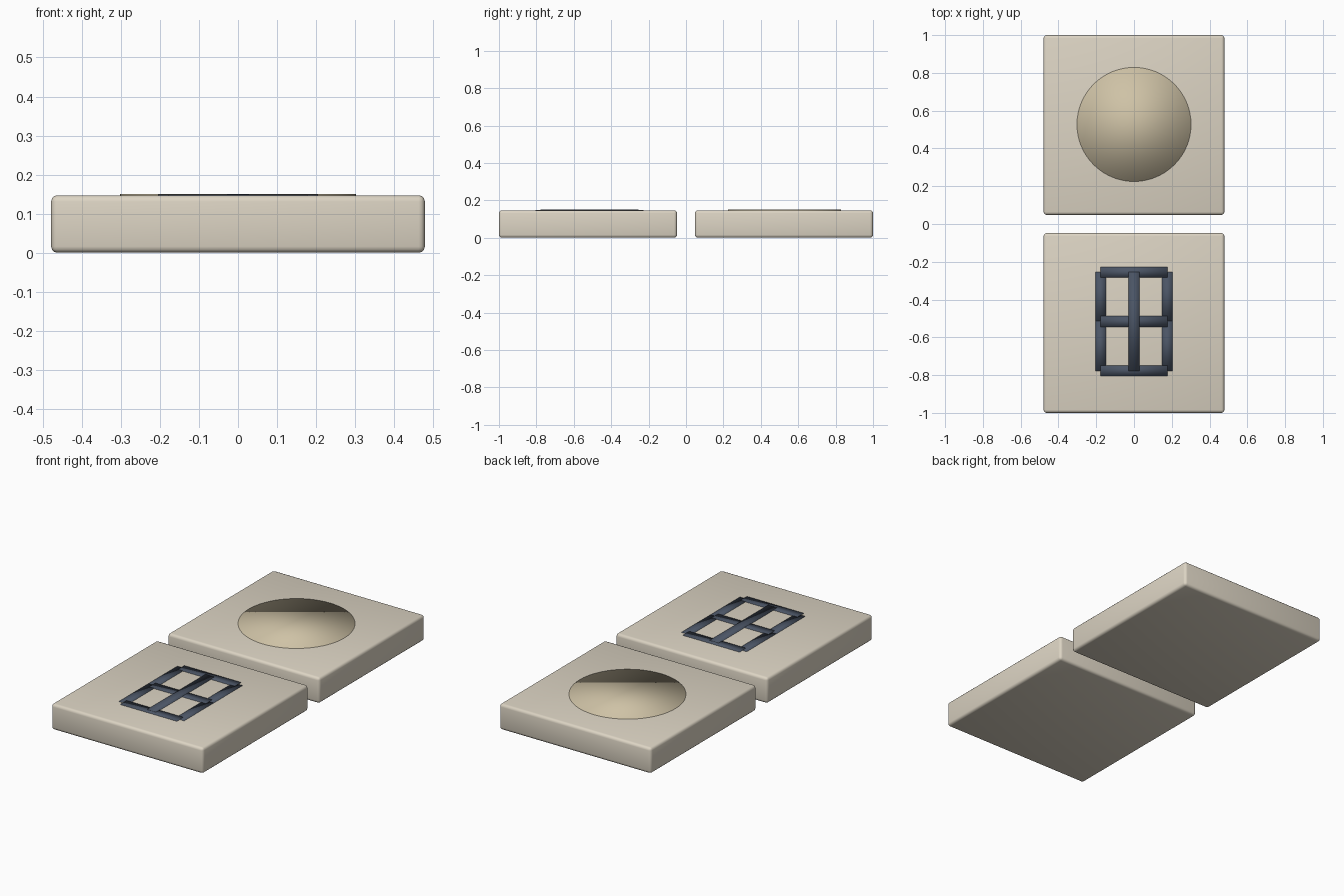
import bpy, bmesh
from mathutils import Matrix

if "Cube" in bpy.data.objects:
    bpy.data.objects.remove(bpy.data.objects["Cube"])


def material(name, color):
    m = bpy.data.materials.new(name)
    m.diffuse_color = (*color, 1)
    m.use_nodes = True
    m.node_tree.nodes["Principled BSDF"].inputs["Base Color"].default_value = m.diffuse_color
    return m


def finish(bm, name, mat, location):
    me = bpy.data.meshes.new(name)
    for f in bm.faces:
        f.smooth = True
    bm.to_mesh(me)
    bm.free()
    ob = bpy.data.objects.new(name, me)
    ob.location = location
    me.materials.append(mat)
    bpy.context.collection.objects.link(ob)
    return ob


def box(name, size, location, mat, bevel=0.0):
    bm = bmesh.new()
    bmesh.ops.create_cube(bm, size=1, matrix=Matrix.Diagonal((*size, 1)))
    if bevel:
        bmesh.ops.bevel(bm, geom=bm.edges[:], offset=bevel, segments=3,
                        profile=0.5, affect='EDGES')
    return finish(bm, name, mat, location)


cream = material("cream", (0.72, 0.66, 0.55))
tan = material("tan", (0.62, 0.54, 0.38))
navy = material("navy", (0.07, 0.09, 0.13))

TILE_H, TOP, CY = 0.147, 0.15, 0.524

# Two rounded tiles, one behind the other
for name, y in (("front_tile", -CY), ("back_tile", CY)):
    box(name, (0.957, 0.952, TILE_H), (0, y, TILE_H / 2), cream, 0.016)

# Flat round disc inlaid in the back tile
bm = bmesh.new()
bmesh.ops.create_cone(bm, cap_ends=True, segments=64,
                      radius1=0.302, radius2=0.302, depth=0.012)
finish(bm, "disc_inlay", tan, (0, CY + 0.003, TOP - 0.006))

# Window-like lattice inlaid in the front tile
W, T, MID, STEP = 0.056, 0.012, -0.516, 0.26
for i, row in enumerate((-1, 0, 1)):
    box(f"lattice_rail_{i}", (0.357, W, T),
        (0, MID + row * STEP, TOP - 0.0005 - T / 2), navy)
for side, label in ((-1, "left"), (1, "right")):
    for half, part in ((-1, "lower"), (1, "upper")):
        box(f"lattice_{label}_{part}_post", (W, STEP + 0.004, T),
            (side * 0.177, MID + half * STEP / 2, TOP - 0.001 - T / 2), navy)
box("lattice_center_post", (W, 2 * STEP + 0.006, T), (0, MID, TOP - T / 2), navy)
